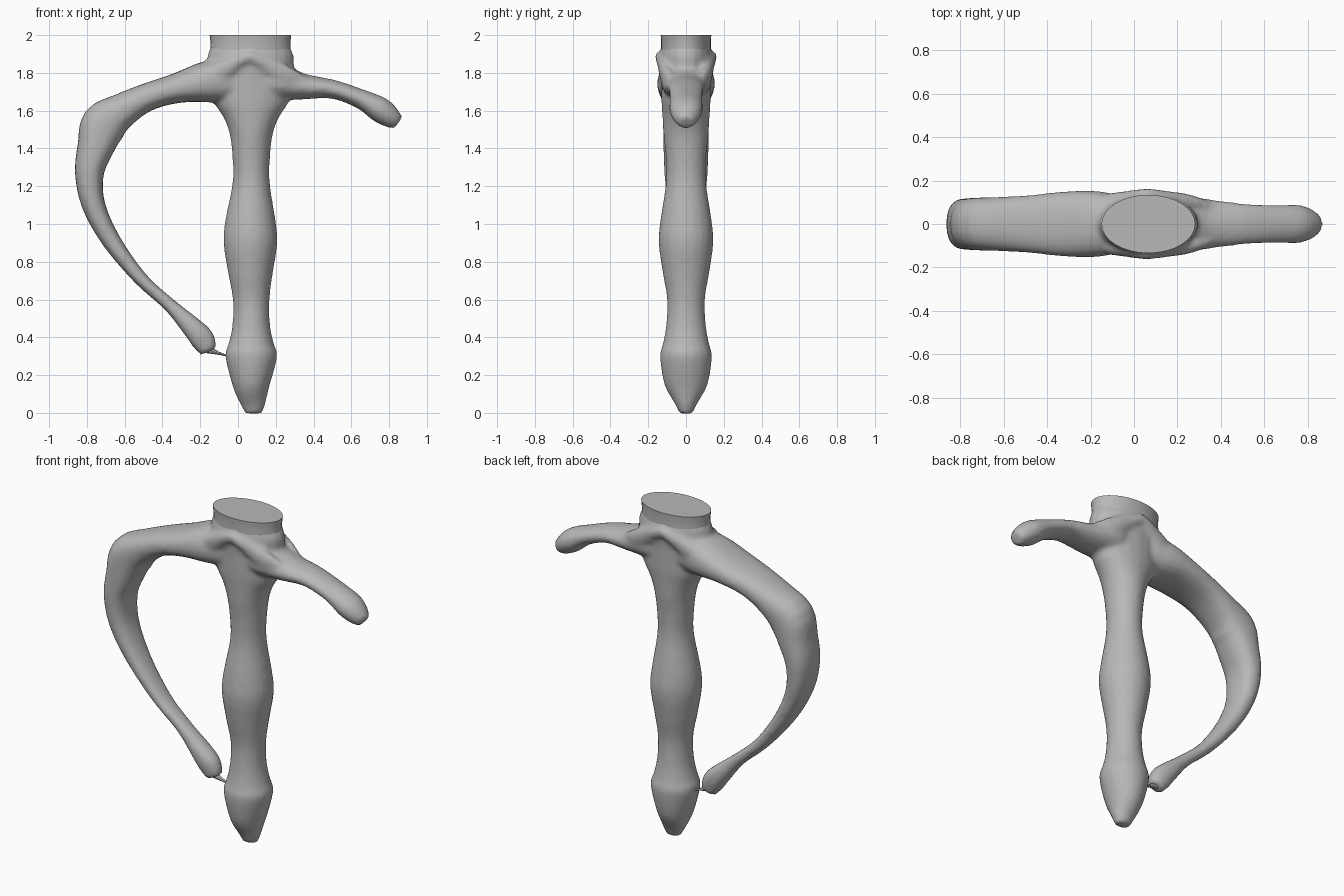
import bpy, bmesh, math
from mathutils import Vector

cube = bpy.data.objects.get("Cube")
if cube:
    bpy.data.objects.remove(cube, do_unlink=True)

metal = bpy.data.materials.new("grey metal")
metal.use_nodes = True
GREY = (0.48, 0.48, 0.48, 1)
metal.diffuse_color = GREY
metal.node_tree.nodes["Principled BSDF"].inputs["Base Color"].default_value = GREY


def refine(sections, steps):
    """Catmull-Rom interpolation through the section tuples."""
    pts = [Vector(s) for s in sections]
    out = []
    for i in range(len(pts) - 1):
        a, b, c, d = pts[max(i - 1, 0)], pts[i], pts[i + 1], pts[min(i + 2, len(pts) - 1)]
        for k in range(steps):
            t = k / steps
            out.append(b + (c - a) * t / 2 + (a * 2 - b * 5 + c * 4 - d) * t**2 / 2
                       + (b * 3 - a - c * 3 + d) * t**3 / 2)
    return out + [pts[-1]]


def loft(bm, sections, steps=3, sides=20, power=1.0):
    """Closed tube; a section is x, z, half width in xz, half depth in y, optional y centre."""
    secs = refine(sections, steps)
    rings = []
    for i, (x, z, w, d, *y) in enumerate(secs):
        p, q = secs[max(i - 1, 0)], secs[min(i + 1, len(secs) - 1)]
        tangent = Vector((q[0] - p[0], 0, q[1] - p[1])).normalized()
        side = Vector((tangent.z, 0, -tangent.x))
        centre = Vector((x, sum(y), z))
        ring = []
        for k in range(sides):
            a = math.tau * k / sides
            c, s = math.cos(a), math.sin(a)
            c = math.copysign(abs(c) ** power, c)
            s = math.copysign(abs(s) ** power, s)
            ring.append(bm.verts.new(centre + side * w * c + Vector((0, d * s, 0))))
        rings.append(ring)
    for r, n in zip(rings, rings[1:]):
        for k in range(sides):
            j = (k + 1) % sides
            bm.faces.new((r[k], r[j], n[j], n[k]))
    bm.faces.new(rings[0][::-1])
    bm.faces.new(rings[-1])


def finish(name, bm, blend=False):
    bmesh.ops.recalc_face_normals(bm, faces=bm.faces)
    mesh = bpy.data.meshes.new(name)
    bm.to_mesh(mesh)
    bm.free()
    mesh.materials.append(metal)
    obj = bpy.data.objects.new(name, mesh)
    bpy.context.collection.objects.link(obj)
    bpy.ops.object.select_all(action='DESELECT')
    obj.select_set(True)
    bpy.context.view_layer.objects.active = obj
    if blend:
        rm = obj.modifiers.new("Fuse", 'REMESH')
        rm.mode = 'VOXEL'
        rm.voxel_size = 0.014
        rm.use_smooth_shade = True
        sm = obj.modifiers.new("Soften", 'SMOOTH')
        sm.factor = 0.5
        sm.iterations = 5
    else:
        bpy.ops.object.shade_smooth_by_angle(angle=math.radians(40))


hilt = bmesh.new()

# Pommel, swelling grip and flared socket
loft(hilt, [
    (.08, -.003, .045, .035), (.08, .05, .067, .06), (.07, .15, .10, .115),
    (.07, .3, .138, .138), (.07, .36, .122, .124), (.07, .46, .10, .106),
    (.07, .6, .097, .10), (.066, .75, .12, .125), (.066, .9, .143, .145),
    (.066, 1.02, .133, .136), (.07, 1.22, .098, .106), (.07, 1.36, .10, .108),
    (.07, 1.48, .115, .12), (.07, 1.57, .15, .125), (.07, 1.65, .2, .13),
    (.07, 1.78, .22, .133), (.066, 1.88, .23, .14), (.066, 1.95, .205, .125)])

# Knuckle bow with an angular upper bend, thinning towards the pommel
loft(hilt, [
    (.06, 1.77, .12, .10), (-.15, 1.755, .112, .15), (-.32, 1.72, .08, .15),
    (-.48, 1.672, .074, .133), (-.615, 1.60, .093, .125), (-.71, 1.525, .122, .122),
    (-.752, 1.41, .099, .12), (-.787, 1.27, .077, .115), (-.765, 1.10, .062, .10),
    (-.67, .91, .05, .08), (-.515, .71, .037, .062), (-.36, .57, .036, .052),
    (-.235, .445, .058, .06), (-.185, .385, .064, .055), (-.155, .325, .045, .04)],
    power=0.85)

# Short drooping quillon
loft(hilt, [
    (.06, 1.76, .12, .10), (.2, 1.755, .105, .135), (.34, 1.728, .07, .115),
    (.5, 1.714, .05, .095), (.65, 1.662, .052, .087), (.75, 1.606, .068, .089),
    (.81, 1.563, .057, .07), (.848, 1.535, .038, .042)])

# Peaked ridges on both faces, melting into the arms
for y in (-1, 1):
    for s in (-1, 1):
        loft(hilt, [(.06, 1.89, .03, .042, .125 * y),
                    (.06 + s * .09, 1.845, .045, .035, .118 * y),
                    (.06 + s * .2, 1.775, .06, .035, .1 * y),
                    (.06 + s * .3, 1.735, .04, .02, .075 * y)], sides=12)
finish("hilt", hilt, blend=True)

# Flat-topped collar
collar = bmesh.new()
loft(collar, [(.066, 1.87, .20, .12), (.066, 1.9, .213, .132),
              (.066, 1.95, .211, .131), (.066, 2.0, .216, .134)], steps=2, sides=32)
finish("collar", collar)

# Thin link between bow tip and pommel
link = bmesh.new()
loft(link, [(-.16, .335, .02, .02), (-.1, .315, .008, .01), (-.05, .3, .004, .005)], sides=8)
finish("bow_link", link)
